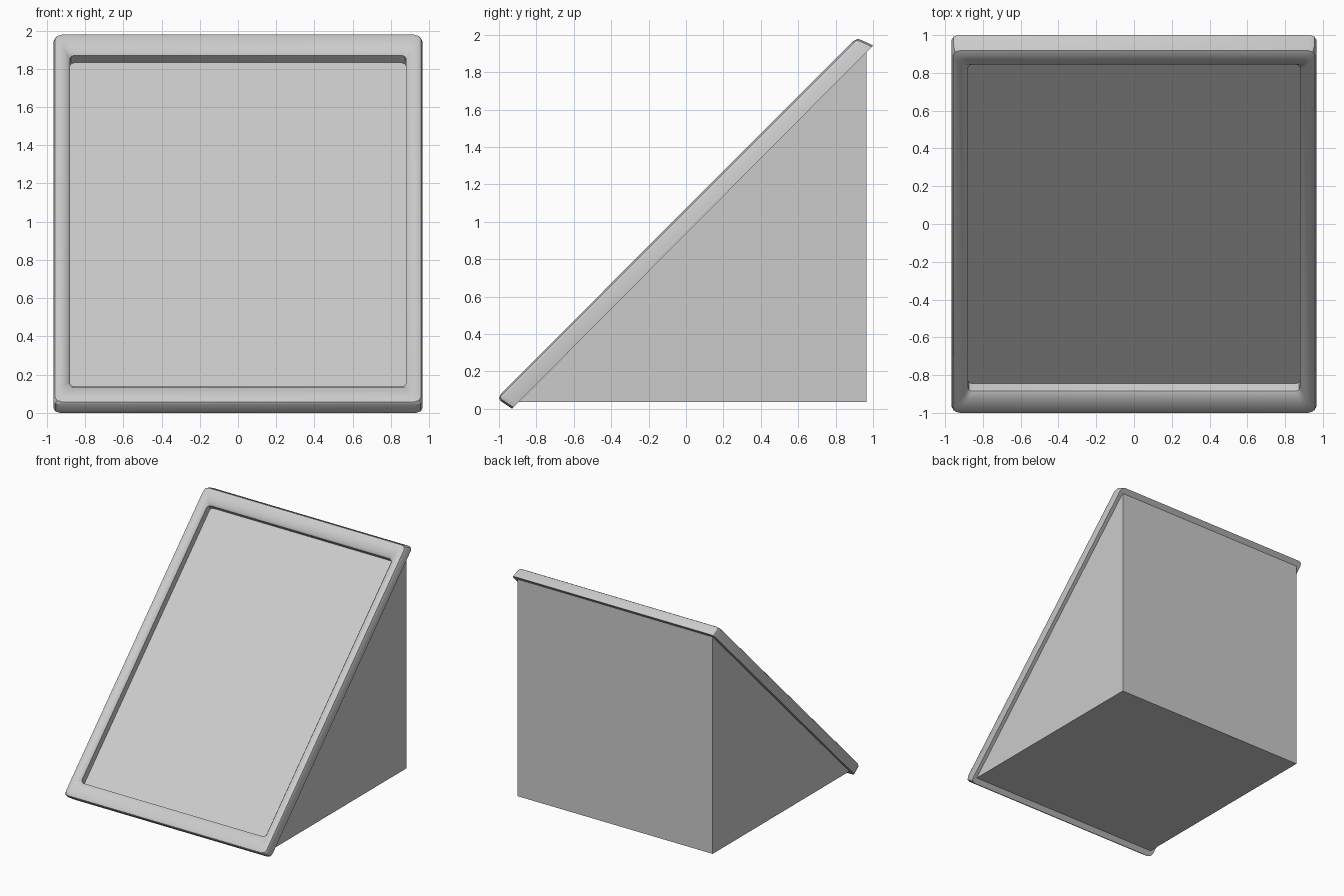
import bpy, bmesh
from mathutils import Vector

if "Cube" in bpy.data.objects:
    bpy.data.objects.remove(bpy.data.objects["Cube"])


def add_object(name, bm):
    bmesh.ops.recalc_face_normals(bm, faces=bm.faces[:])
    mesh = bpy.data.meshes.new(name)
    bm.to_mesh(mesh)
    bm.free()
    obj = bpy.data.objects.new(name, mesh)
    bpy.context.collection.objects.link(obj)
    return obj


# Wedge body: triangular side profile (y, z) extruded across x
HALF = 0.93
bm = bmesh.new()
profile = [(-0.908, 0.037), (0.965, 0.037), (0.965, 1.91)]
tri = bm.faces.new([bm.verts.new((-HALF, y, z)) for y, z in profile])
ext = bmesh.ops.extrude_face_region(bm, geom=[tri])
moved = [g for g in ext["geom"] if isinstance(g, bmesh.types.BMVert)]
bmesh.ops.translate(bm, verts=moved, vec=(2 * HALF, 0, 0))
add_object("wedge_body", bm)


# Sloped frame: closed loft of rounded rectangular rings
def ring(bm, half, low, high, r):
    lo, hi = Vector((0, *low)), Vector((0, *high))
    along = (hi - lo).normalized()
    length = (hi - lo).length
    pts = []
    for sx, end in ((-1, 0), (1, 0), (1, 1), (-1, 1)):
        # three points round each corner
        corner = [(r, 0), (0.29 * r, 0.29 * r), (0, r)]
        if (sx > 0) == (end == 0):
            pass
        else:
            corner.reverse()
        for dx, dt in corner:
            t = length - dt if end else dt
            pts.append(lo + along * t + Vector((sx * (half - dx), 0, 0)))
    return [bm.verts.new(p) for p in pts]


# half width, lower end (y, z), upper end (y, z), corner radius
SECTIONS = [
    (0.965, (-0.93, 0.0), (1.0, 1.942), 0.035),
    (0.965, (-0.993, 0.043), (0.947, 1.968), 0.035),
    (0.957, (-1.0, 0.058), (0.918, 1.978), 0.035),
    (0.938, (-0.985, 0.085), (0.89, 1.963), 0.03),
    (0.897, (-0.92, 0.135), (0.845, 1.898), 0.025),
    (0.88, (-0.885, 0.138), (0.845, 1.87), 0.025),
    (0.88, (-0.845, 0.099), (0.887, 1.831), 0.025),
]
bm = bmesh.new()
rings = [ring(bm, *s) for s in SECTIONS]
for a, b in zip(rings, rings[1:] + rings[:1]):
    n = len(a)
    for i in range(n):
        j = (i + 1) % n
        bm.faces.new((a[i], a[j], b[j], b[i]))
frame = add_object("sloped_frame", bm)

# Soft shading on the rounded rim only
bpy.context.view_layer.objects.active = frame
frame.select_set(True)
bpy.ops.object.shade_smooth_by_angle(angle=0.6)
